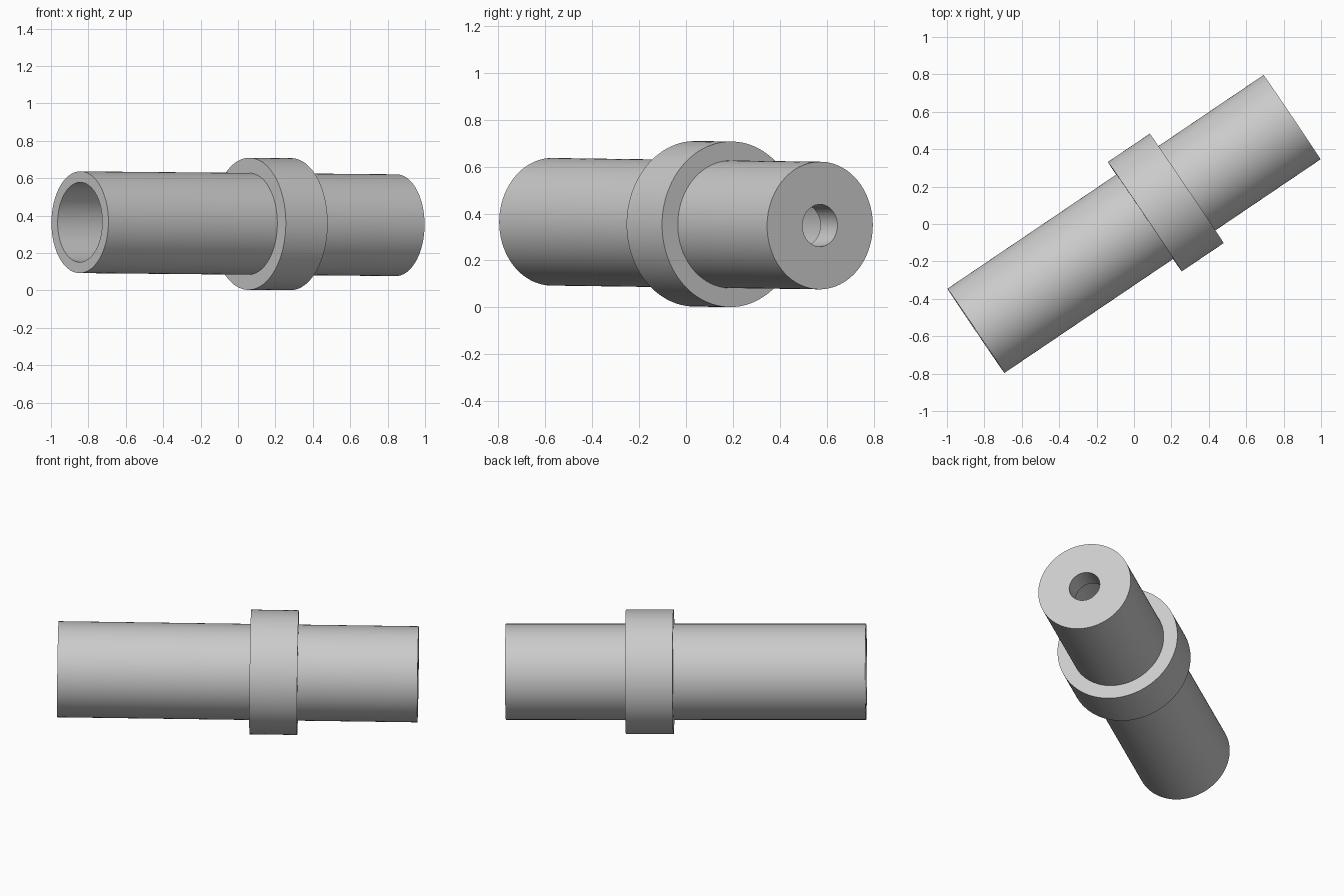
import bpy, bmesh, math
from mathutils import Matrix, Vector

cube = bpy.data.objects.get("Cube")
if cube:
    bpy.data.objects.remove(cube, do_unlink=True)

# Plain grey material
grey = bpy.data.materials.new("plain_grey")
grey.use_nodes = True
color = (0.6, 0.6, 0.6, 1)
grey.diffuse_color = color
grey.node_tree.nodes["Principled BSDF"].inputs["Base Color"].default_value = color

# Main dimensions
LENGTH = 2.04
BODY_R, COLLAR_R, BORE_R, HOLE_R = 0.272, 0.353, 0.213, 0.09
COLLAR_START, COLLAR_END = 1.09, 1.36
END_WALL = 0.13
SEGMENTS = 128


def lathe(name, profile, material):
    """Revolve a closed (position, radius) profile around the local x axis."""
    bm = bmesh.new()
    verts = [bm.verts.new((x, 0, r)) for x, r in profile]
    edges = [bm.edges.new((a, b)) for a, b in zip(verts, verts[1:] + verts[:1])]
    bmesh.ops.spin(bm, geom=verts + edges, cent=(0, 0, 0), axis=(1, 0, 0),
                   angle=math.tau, steps=SEGMENTS, use_duplicate=False)
    bmesh.ops.remove_doubles(bm, verts=bm.verts[:], dist=0.0005)
    bmesh.ops.recalc_face_normals(bm, faces=bm.faces[:])
    mesh = bpy.data.meshes.new(name)
    bm.to_mesh(mesh)
    bm.free()
    mesh.materials.append(material)
    obj = bpy.data.objects.new(name, mesh)
    bpy.context.collection.objects.link(obj)
    return obj


# Collared sleeve: wide bore from one end, small hole through the other end wall
profile = [
    (0, BORE_R), (0, BODY_R),
    (COLLAR_START, BODY_R), (COLLAR_START, COLLAR_R),
    (COLLAR_END, COLLAR_R), (COLLAR_END, BODY_R),
    (LENGTH, BODY_R), (LENGTH, HOLE_R),
    (LENGTH - END_WALL, HOLE_R), (LENGTH - END_WALL, BORE_R),
]
sleeve = lathe("collared_sleeve", [(x - LENGTH / 2, r) for x, r in profile], grey)

# Lay the sleeve along its slanted, very slightly tilted axis
axis = Vector((1.69, 1.142, -0.016))
turn = Matrix.Rotation(math.atan2(axis.y, axis.x), 4, "Z")
tilt = Matrix.Rotation(math.asin(-axis.z / axis.length), 4, "Y")
sleeve.data.transform(Matrix.Translation((0, 0, 0.357)) @ turn @ tilt)

bpy.ops.object.select_all(action="DESELECT")
sleeve.select_set(True)
bpy.context.view_layer.objects.active = sleeve
bpy.ops.object.shade_smooth_by_angle(angle=math.radians(30))
